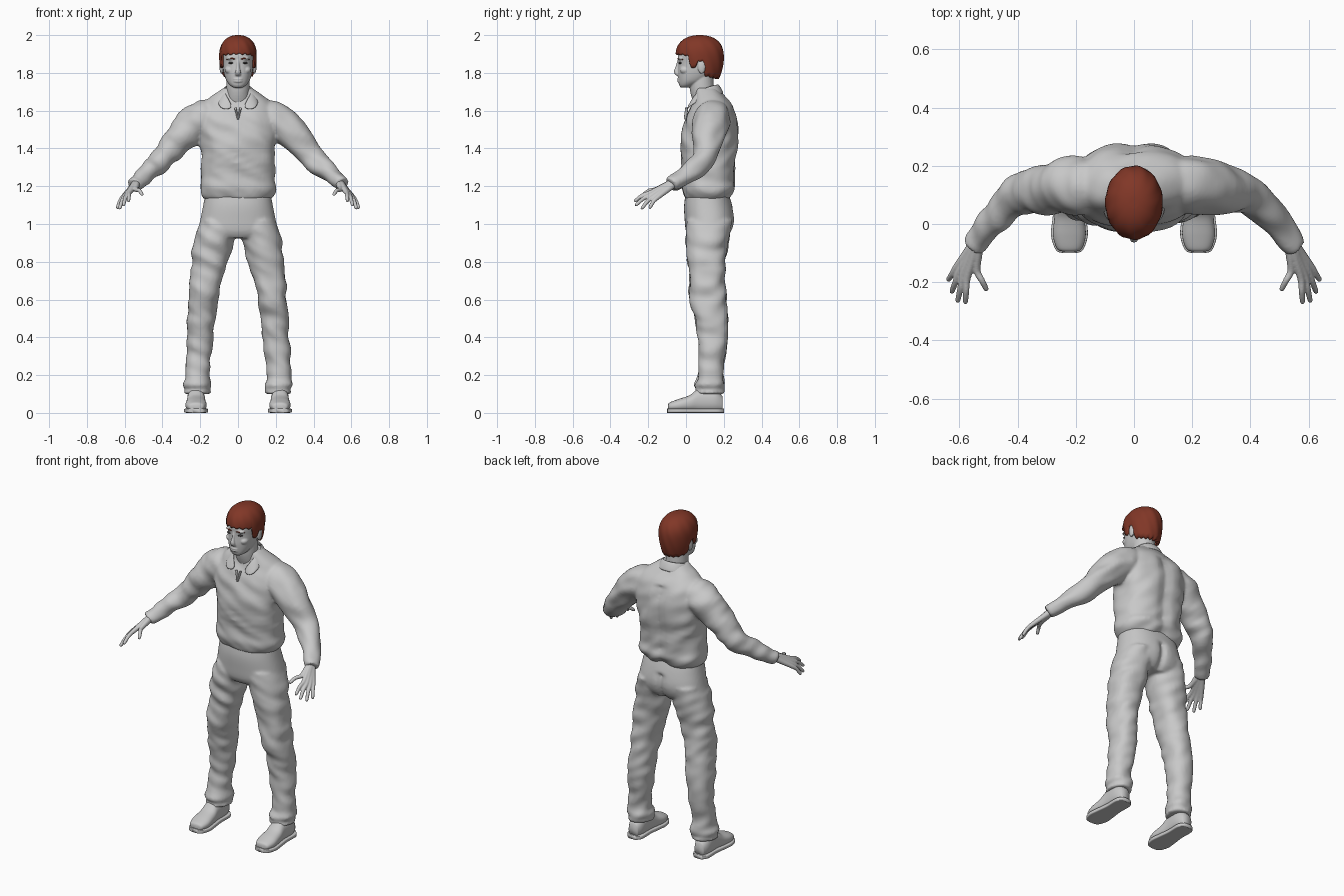
import bpy
import bmesh
import math
from mathutils import Vector, Matrix, noise

cube = bpy.data.objects.get("Cube")
if cube:
    bpy.data.objects.remove(cube, do_unlink=True)

X, Y, Z = Vector((1, 0, 0)), Vector((0, 1, 0)), Vector((0, 0, 1))


def material(name, rgb):
    m = bpy.data.materials.new(name)
    m.use_nodes = True
    m.diffuse_color = (*rgb, 1)
    node = m.node_tree.nodes["Principled BSDF"]
    node.inputs["Base Color"].default_value = (*rgb, 1)
    node.inputs["Roughness"].default_value = 0.7
    return m


GREY = material("pale_grey", (0.58, 0.58, 0.58))
AUBURN = material("auburn", (0.22, 0.038, 0.02))
DARK = material("dark_grey", (0.06, 0.055, 0.055))


def resample(keys, steps):
    """Smooth curve through the keys, each holding a position and two radii."""
    k = [Vector(v) for v in keys]
    k = [k[0]] + k + [k[-1]]
    out = []
    for a, b, c, d in zip(k, k[1:], k[2:], k[3:]):
        for i in range(steps):
            t = i / steps
            out.append((b * 2 + (c - a) * t + (a * 2 - b * 5 + c * 4 - d) * t ** 2
                        + (b * 3 - a - c * 3 + d) * t ** 3) * 0.5)
    return out + [k[-1]]


def tube(bm, keys, axis=None, power=2.0, fold=0.0, steps=6, sides=32):
    """Closed loft of rounded rings; fold adds soft cloth creases."""
    pts = resample(keys, steps)
    centres = [Vector(p[:3]) for p in pts]
    whole = (centres[-1] - centres[0]).normalized()
    ref = Z if abs((axis or whole).y) > 0.8 else Y
    rings = []
    for i, p in enumerate(pts):
        t = axis or (centres[min(i + 1, len(pts) - 1)] - centres[max(i - 1, 0)]).normalized()
        u = ref.cross(t).normalized()
        v = t.cross(u)
        ring = []
        for j in range(sides):
            a = math.tau * j / sides
            c, s = math.cos(a), math.sin(a)
            d = u * math.copysign(abs(c) ** (2 / power), c) * p[3]
            d += v * math.copysign(abs(s) ** (2 / power), s) * p[4]
            co = centres[i] + d
            if fold:
                crease = noise.noise(Vector((co.x * 9, co.y * 9, co.z * 17 + co.x * 8)))
                co += d.normalized() * fold * crease
            ring.append(bm.verts.new(co))
        rings.append(ring)
    for r, q in zip(rings, rings[1:]):
        for j in range(sides):
            n = (j + 1) % sides
            bm.faces.new((r[j], r[n], q[n], q[j]))
    bm.faces.new(rings[0])
    bm.faces.new(rings[-1])


def both(bm, keys, **kw):
    """The same tube on the left and on the right."""
    for s in (1, -1):
        tube(bm, [(s * k[0], *k[1:]) for k in keys], **kw)


def ball(bm, centre, size):
    bmesh.ops.create_uvsphere(bm, u_segments=20, v_segments=12, radius=1,
                              matrix=Matrix.Translation(centre) @ Matrix.Diagonal((*size, 1)))


def finish(bm, name, mat, voxel=0.0, smooth=3):
    bmesh.ops.recalc_face_normals(bm, faces=bm.faces)
    for f in bm.faces:
        f.smooth = True
    me = bpy.data.meshes.new(name)
    bm.to_mesh(me)
    bm.free()
    me.materials.append(mat)
    ob = bpy.data.objects.new(name, me)
    bpy.context.scene.collection.objects.link(ob)
    if voxel:
        r = ob.modifiers.new("blend", "REMESH")
        r.mode, r.voxel_size, r.use_smooth_shade = "VOXEL", voxel, True
        s = ob.modifiers.new("soften", "SMOOTH")
        s.factor, s.iterations = 0.5, smooth
    return ob


def column(rows):
    """Rows of height, depth, half width and half depth on the centre line."""
    return [(0, y, z, rx, ry) for z, y, rx, ry in rows]


# Shirt: torso and sleeves blended together
bm = bmesh.new()
tube(bm, column([(1.13, .112, .17, .11), (1.15, .116, .188, .126), (1.19, .122, .203, .14),
                 (1.25, .12, .195, .136), (1.4, .122, .198, .152), (1.5, .13, .212, .148),
                 (1.58, .135, .21, .13), (1.64, .135, .18, .1), (1.68, .125, .135, .078),
                 (1.72, .112, .075, .06)]), axis=Z, power=2.4, fold=.012, sides=64)
both(bm, [(.1, .135, 1.58, .075, .08), (.18, .135, 1.56, .095, .1), (.25, .13, 1.515, .095, .093),
          (.36, .11, 1.395, .069, .074), (.42, .082, 1.33, .061, .063), (.485, .015, 1.267, .051, .052),
          (.53, -.05, 1.225, .043, .043), (.55, -.078, 1.205, .036, .038)], fold=.014)
for v in bm.verts:  # hollow between the shoulder blades
    if v.co.y > .2 and v.co.z < 1.62:
        v.co.y -= .014 * math.exp(-(v.co.x / .035) ** 2)
finish(bm, "shirt", GREY, .009)

# Trousers: hips and legs blended together
bm = bmesh.new()
tube(bm, column([(1.18, .11, .17, .108), (1.1, .117, .184, .127), (1.02, .125, .2, .132),
                 (.96, .12, .21, .12), (.925, .115, .17, .095)]), axis=Z, power=2.3, sides=64)
both(bm, [(.1, .125, 1.02, .098, .122), (.13, .112, .9, .104, .112), (.147, .11, .8, .097, .1),
          (.17, .11, .7, .086, .094), (.183, .117, .6, .078, .098), (.194, .135, .5, .073, .086),
          (.2, .143, .4, .07, .08), (.213, .135, .25, .064, .066), (.214, .13, .19, .063, .066),
          (.216, .126, .15, .074, .08), (.213, .128, .125, .066, .073), (.213, .125, .1, .07, .077)],
     axis=Z, power=2.2, fold=.013, steps=8)
for v in bm.verts:  # seat seam
    if v.co.y > .19 and .9 < v.co.z < 1.08:
        v.co.y -= .02 * math.exp(-(v.co.x / .02) ** 2)
finish(bm, "trousers", GREY, .009)

# Shoes: rounded uppers on flat soles
bm = bmesh.new()
both(bm, [(.222, -.095, .03, .02, .014), (.222, -.085, .034, .042, .022), (.222, -.04, .04, .056, .033),
          (.222, .02, .05, .052, .044), (.222, .07, .066, .047, .062), (.222, .15, .066, .046, .062),
          (.222, .192, .05, .03, .04)], axis=Y, power=2.3)
finish(bm, "shoe_uppers", GREY)
bm = bmesh.new()
both(bm, [(.222, y, .012, w, .012) for y, w in
          ((-.1, .02), (-.09, .046), (-.04, .063), (.02, .058), (.09, .05), (.17, .05), (.202, .028))],
     axis=Y, power=6)
finish(bm, "shoe_soles", GREY)

# Hands: each finger runs from the wrist through its knuckle to the tip
bm = bmesh.new()
wrist = (.535, -.055, 1.222)
fingers = [((.574, -.188, 1.166), (.58, -.275, 1.12)), ((.588, -.178, 1.157), (.607, -.27, 1.098)),
           ((.6, -.164, 1.149), (.628, -.238, 1.08)), ((.61, -.148, 1.142), (.64, -.195, 1.083)),
           ((.54, -.16, 1.183), (.505, -.23, 1.155))]
for knuckle, tip in fingers:
    k, e = Vector(knuckle), Vector(tip)
    bend = k.lerp(e, .5) + Z * .008
    both(bm, [(*wrist, .022, .024), (*Vector(wrist).lerp(k, .5), .016, .019), (*k, .0125, .0125),
              (*bend, .0105, .0105), (*e.lerp(k, .1), .009, .009), (*e, .004, .004)], sides=16)
finish(bm, "hands", GREY, .004, 2)

# Head: skull, neck, nose, lips and ears blended together
bm = bmesh.new()
tube(bm, column([(1.722, -.005, .024, .022), (1.735, .008, .043, .044), (1.76, .033, .062, .073),
                 (1.8, .053, .075, .096), (1.85, .065, .082, .106), (1.9, .07, .086, .112),
                 (1.95, .075, .074, .092), (1.98, .075, .035, .045)]), axis=Z, power=2.2, sides=48)
tube(bm, column([(1.6, .115, .07, .06), (1.68, .09, .063, .063), (1.74, .083, .062, .064),
                 (1.82, .085, .06, .06)]), axis=Z)
tube(bm, [(0, -.036, 1.87, .007, .008), (0, -.046, 1.83, .009, .01), (0, -.052, 1.806, .014, .012),
          (0, -.042, 1.79, .016, .01)], sides=16)
for z in (1.767, 1.755):
    ball(bm, (0, -.034, z), (.026, .013, .006))
for s in (1, -1):
    ball(bm, (s * .087, .083, 1.832), (.011, .021, .037))
    ball(bm, (s * .034, -.027, 1.876), (.026, .016, .008))
    ball(bm, (s * .045, -.003, 1.815), (.025, .03, .022))
finish(bm, "head", GREY, .004, 2)

# Eyes and eyebrows
bm = bmesh.new()
for s in (1, -1):
    ball(bm, (s * .036, -.029, 1.853), (.015, .011, .006))
finish(bm, "eyes", DARK)
bm = bmesh.new()
both(bm, [(.016, -.039, 1.873, .003, .004), (.036, -.039, 1.877, .004, .005),
          (.058, -.016, 1.871, .002, .004)], sides=12)
finish(bm, "eyebrows", AUBURN)

# Hair: a cap whose lower edge makes fringe, sideburns, ear gaps and nape
edge = [(-1.01, 1.9), (-.5, 1.893), (-.42, 1.83), (-.16, 1.828), (-.1, 1.865), (.18, 1.86),
        (.28, 1.785), (1.01, 1.772)]


def hair_edge(f):
    for (a, za), (b, zb) in zip(edge, edge[1:]):
        if f <= b:
            return za + (zb - za) * (f - a) / (b - a)


bm = bmesh.new()
SIDES, ROWS = 96, 18
rows = [[] for _ in range(ROWS + 1)]
for j in range(SIDES):
    a = math.tau * j / SIDES
    f = -math.cos(a)
    low = hair_edge(f) + .004 * math.sin(a * 19)
    for i, row in enumerate(rows):
        k = max(i - 1, 0) / (ROWS - 1)
        z = low + (1.9995 - low) * math.sin(k * math.pi / 2)
        h = z - 1.89
        r = max(1 - (h / .11) ** 2.3, 0) ** (1 / 2.3) if h > 0 else 1 - 13 * h * h
        r *= 1 + .012 * math.sin(a * 11 + z * 40) * min(1, (2 - z) * 20)
        if i == 0:
            r *= .8
        row.append(bm.verts.new((.099 * r * math.sin(a), .073 + .127 * r * f, z)))
for r, q in zip(rows, rows[1:]):
    for j in range(SIDES):
        n = (j + 1) % SIDES
        bm.faces.new((r[j], r[n], q[n], q[j]))
bm.faces.new(rows[-1])
finish(bm, "hair", AUBURN)

# Collar: a folded strip from the nape to two points, and a front placket
bm = bmesh.new()
strip = [((0, .178, 1.745), (0, .21, 1.695)), ((.055, .16, 1.742), (.08, .185, 1.685)),
         ((.082, .1, 1.728), (.112, .1, 1.675)), ((.068, .035, 1.69), (.112, .03, 1.635)),
         ((.012, .006, 1.61), (.085, -.008, 1.605))]
pairs = [[bm.verts.new(p) for p in pair] for pair in strip]
for p, q in zip(pairs, pairs[1:]):
    bm.faces.new((p[0], q[0], q[1], p[1]))
collar = finish(bm, "collar", GREY)
collar.modifiers.new("other_side", "MIRROR").use_clip = True
collar.modifiers.new("thickness", "SOLIDIFY").thickness = .012
sub = collar.modifiers.new("rounding", "SUBSURF")
sub.levels = sub.render_levels = 2
bm = bmesh.new()
both(bm, [(.014, .004, 1.615, .006, .008), (.007, .0, 1.585, .005, .008),
          (.001, -.006, 1.555, .004, .006)], sides=12)
finish(bm, "placket", GREY)
